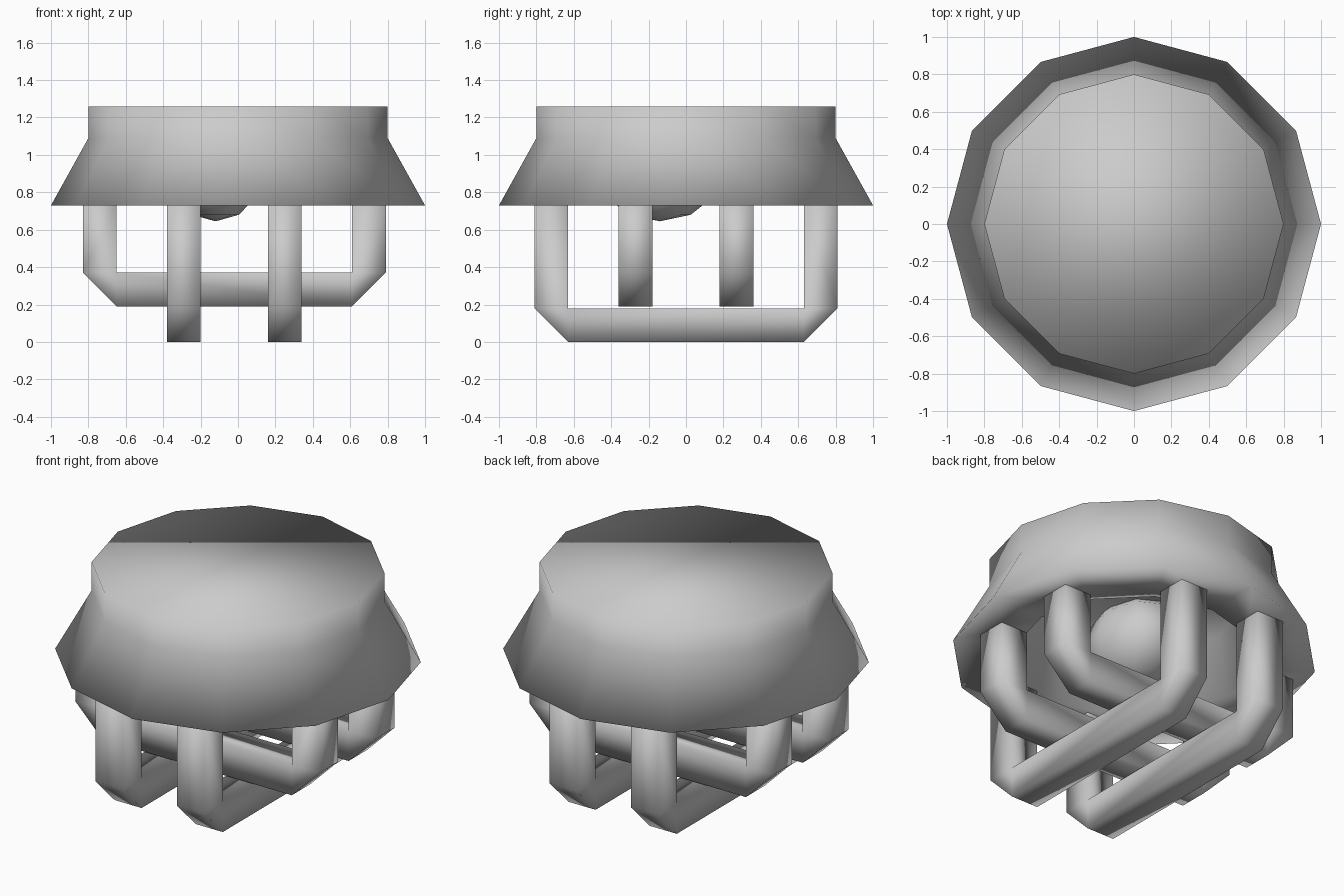
import bpy, bmesh, math
from mathutils import Vector

if "Cube" in bpy.data.objects:
    bpy.data.objects.remove(bpy.data.objects["Cube"])


def make_object(name, bm):
    bmesh.ops.recalc_face_normals(bm, faces=bm.faces)
    for f in bm.faces:
        f.smooth = True
    mesh = bpy.data.meshes.new(name)
    bm.to_mesh(mesh)
    bm.free()
    obj = bpy.data.objects.new(name, mesh)
    bpy.context.collection.objects.link(obj)
    return obj


def lathe(name, profile, sides):
    """Rings from (radius, z) points, closed at both ends."""
    bm = bmesh.new()
    rings = []
    for r, z in profile:
        rings.append([bm.verts.new((r * math.cos(i * math.tau / sides),
                                    r * math.sin(i * math.tau / sides), z))
                      for i in range(sides)])
    for a, b in zip(rings, rings[1:]):
        for i in range(sides):
            j = (i + 1) % sides
            bm.faces.new((a[i], a[j], b[j], b[i]))
    bm.faces.new(rings[0])
    bm.faces.new(rings[-1])
    return make_object(name, bm)


def guard_bar(name, along_x, offset, lo, hi, z0, top=0.75, t=0.18):
    """Square U-shaped bar with chamfered outer corners."""
    outer = [(lo, top), (lo, z0 + t), (lo + t, z0), (hi - t, z0), (hi, z0 + t), (hi, top)]
    inner = [(lo + t, top), (lo + t, z0 + t), (lo + t, z0 + t),
             (hi - t, z0 + t), (hi - t, z0 + t), (hi - t, top)]
    bm = bmesh.new()
    sections = []
    for o, n in zip(outer, inner):
        ring = []
        for (u, z), side in ((o, -t / 2), (o, t / 2), (n, t / 2), (n, -t / 2)):
            v = offset + side
            ring.append(bm.verts.new((u, v, z) if along_x else (v, u, z)))
        sections.append(ring)
    for a, b in zip(sections, sections[1:]):
        for i in range(4):
            j = (i + 1) % 4
            bm.faces.new((a[i], a[j], b[j], b[i]))
    bm.faces.new(sections[0])
    bm.faces.new(sections[-1])
    bmesh.ops.remove_doubles(bm, verts=bm.verts, dist=0.001)
    return make_object(name, bm)


# Twelve-sided flared housing with a recess underneath
lathe("housing", [(0.8, 1.26), (0.8, 1.09), (1.0, 0.73), (0.66, 0.73), (0.6, 1.08)], 12)

# Crossing wire-guard bars, two in each direction
for s, label in ((-1, "a"), (1, "b")):
    guard_bar("upper_guard_bar_" + label, True, s * 0.27, -0.83, 0.79, 0.19)
    guard_bar("lower_guard_bar_" + label, False, -0.02 + s * 0.27, -0.81, 0.81, 0.0)

# Low-poly bulb partly hidden in the recess
bm = bmesh.new()
bmesh.ops.create_uvsphere(bm, u_segments=8, v_segments=6, radius=1)
bmesh.ops.scale(bm, vec=Vector((0.25, 0.33, 0.26)), verts=bm.verts)
bmesh.ops.translate(bm, vec=Vector((-0.12, -0.14, 0.905)), verts=bm.verts)
make_object("bulb", bm)
